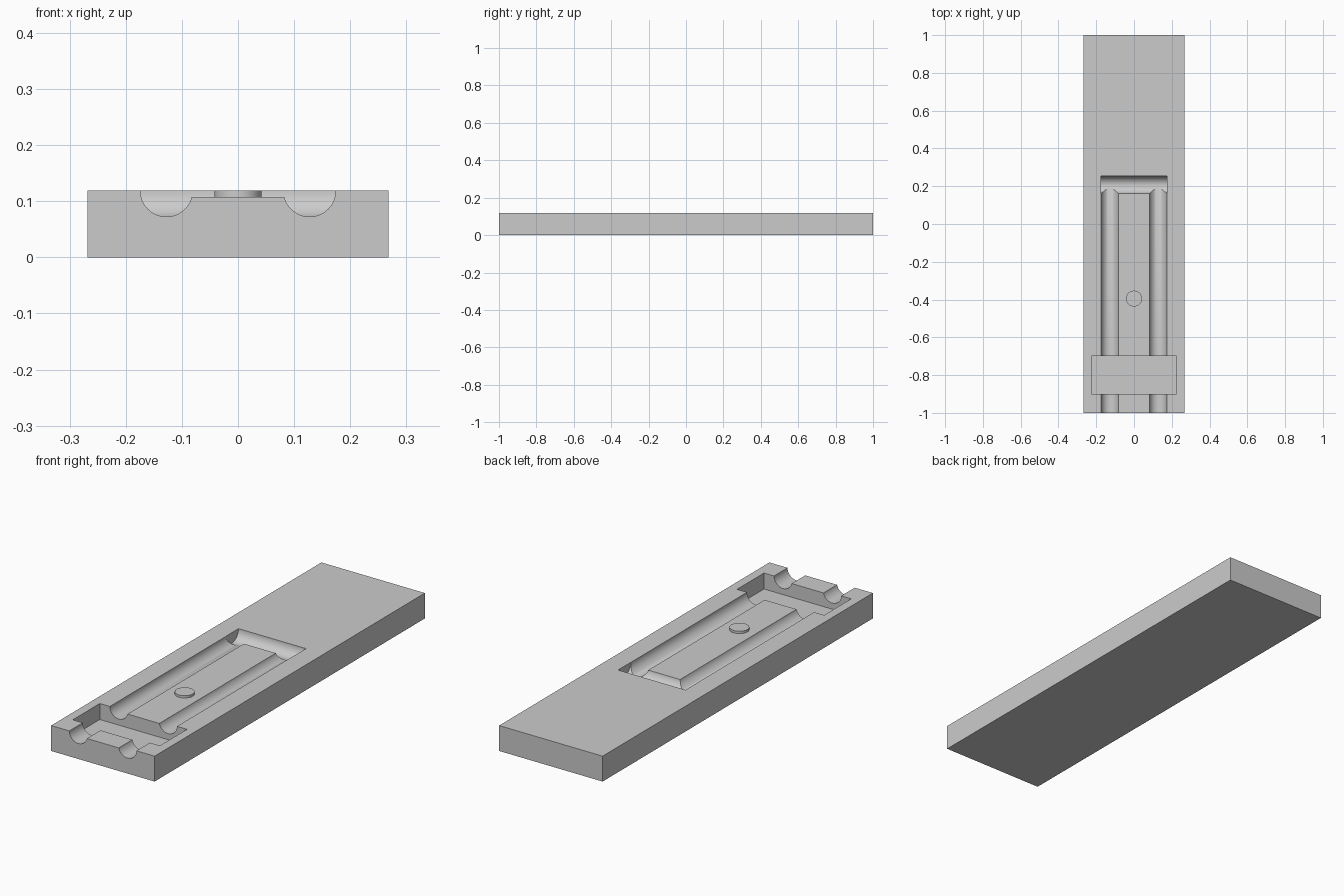
import bpy
import math

default = bpy.data.objects.get("Cube")
if default:
    bpy.data.objects.remove(default, do_unlink=True)

TOP = 0.119          # slab height
HALF_W = 0.268       # slab half width
GROOVE_X = 0.1275    # groove centre line
GROOVE_R = 0.0465
CROSS_Y = 0.207      # centre line of the cross channel
FLOOR_Z = 0.108      # lowered panel between grooves

grey = bpy.data.materials.new("plain grey")
grey.use_nodes = True
colour = (0.6, 0.6, 0.6, 1)
grey.diffuse_color = colour
grey.node_tree.nodes["Principled BSDF"].inputs["Base Color"].default_value = colour


def box(name, low, high):
    centre = [(a + b) / 2 for a, b in zip(low, high)]
    bpy.ops.mesh.primitive_cube_add(size=1, location=centre)
    ob = bpy.context.object
    ob.name = name
    ob.scale = [b - a for a, b in zip(low, high)]
    bpy.ops.object.transform_apply(location=True, rotation=True, scale=True)
    ob.data.materials.append(grey)
    return ob


def rod(name, radius, length, location, rotation=(0, 0, 0), squash=(1, 1, 1)):
    bpy.ops.mesh.primitive_cylinder_add(vertices=64, radius=radius, depth=length,
                                        location=location, rotation=rotation)
    ob = bpy.context.object
    ob.name = name
    bpy.ops.object.transform_apply(location=True, rotation=True, scale=True)
    # stretch about the rod's own centre line
    for v in ob.data.vertices:
        for i in range(3):
            v.co[i] = location[i] + (v.co[i] - location[i]) * squash[i]
    ob.data.materials.append(grey)
    return ob


def smooth(ob):
    bpy.ops.object.select_all(action='DESELECT')
    ob.select_set(True)
    bpy.context.view_layer.objects.active = ob
    bpy.ops.object.shade_smooth_by_angle(angle=math.radians(30))


# Slab
slab = box("slab", (-HALF_W, -1, 0), (HALF_W, 1, TOP))

# Cutters: lowered panel, long grooves, cross channel, rectangular pocket
cutters = [box("panel_cutter", (-GROOVE_X, -1.1, FLOOR_Z), (GROOVE_X, CROSS_Y, 0.2))]
groove_len = CROSS_Y + 1.1
for side, name in ((-1, "right"), (1, "left")):
    cutters.append(rod(name + "_groove_cutter", GROOVE_R, groove_len,
                       (side * GROOVE_X, CROSS_Y - groove_len / 2, TOP),
                       (math.pi / 2, 0, 0)))
cutters.append(rod("cross_channel_cutter", GROOVE_R, 2 * (GROOVE_X + GROOVE_R) + 0.002,
                   (0, CROSS_Y, TOP), (0, math.pi / 2, 0), (1, 1, 1.05)))
cutters.append(box("pocket_cutter", (-0.226, -0.9, 0.044), (0.226, -0.7, 0.2)))

for cutter in cutters:
    cutter.hide_render = True
    bpy.context.view_layer.objects.active = slab
    mod = slab.modifiers.new(cutter.name, 'BOOLEAN')
    mod.operation = 'DIFFERENCE'
    mod.solver = 'EXACT'
    mod.object = cutter
    bpy.ops.object.modifier_apply(modifier=mod.name)
    bpy.data.objects.remove(cutter, do_unlink=True)
smooth(slab)

# Round locating peg on the lowered panel
peg_base = FLOOR_Z - 0.01
peg = rod("locating_peg", 0.042, TOP - peg_base, (0, -0.395, (TOP + peg_base) / 2))
smooth(peg)
